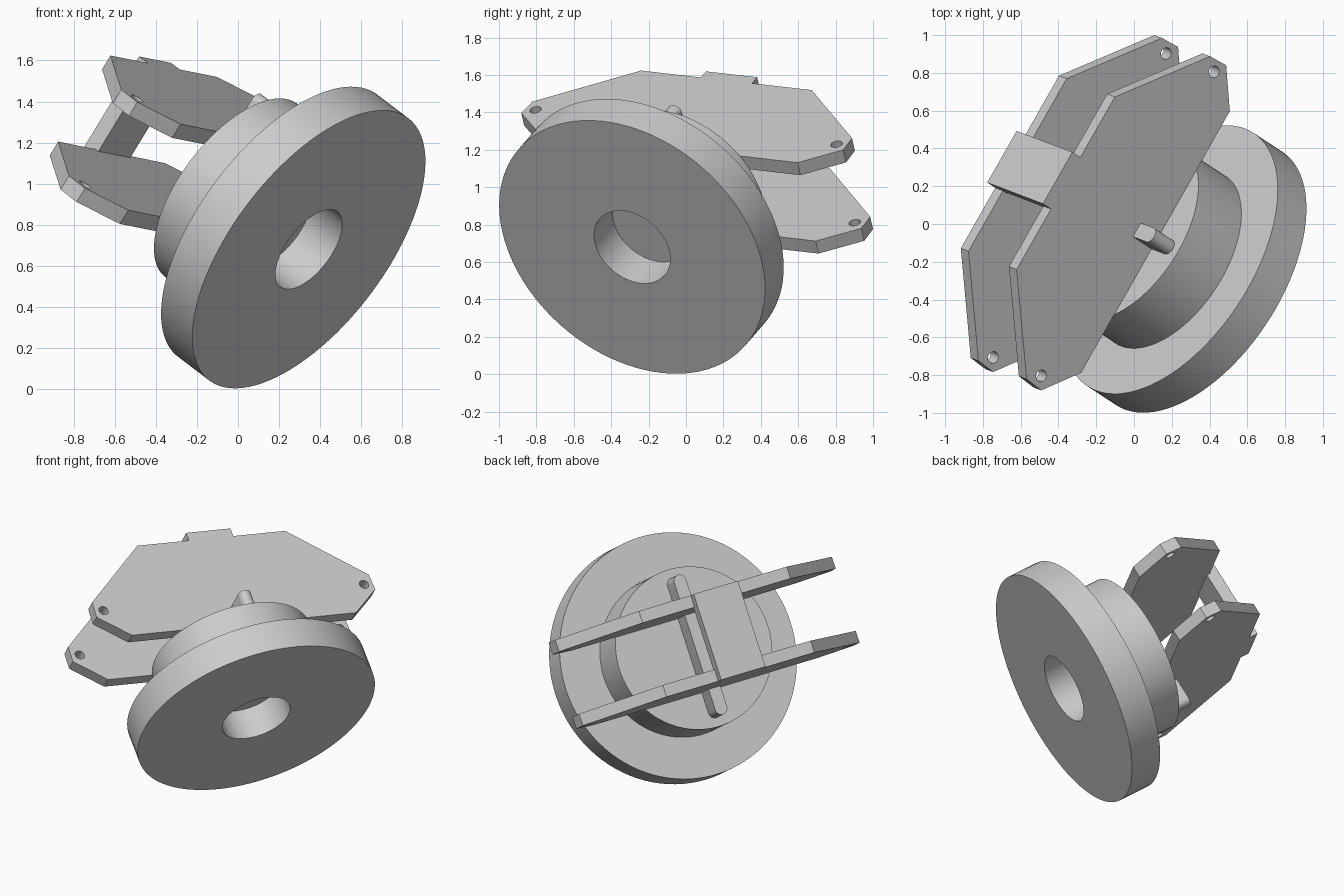
import bpy, bmesh
from math import pi, cos, sin, radians
from mathutils import Matrix, Vector

default = bpy.data.objects.get("Cube")
if default:
    bpy.data.objects.remove(default, do_unlink=True)

# One plain grey for everything
grey = bpy.data.materials.new("light_grey")
grey.use_nodes = True
grey.diffuse_color = (0.6, 0.6, 0.6, 1)
grey.node_tree.nodes["Principled BSDF"].inputs["Base Color"].default_value = (0.6, 0.6, 0.6, 1)

# Tilted frame: x across the plates, y along the plates, z along the wheel axis
along = Vector((0.492, 0.865, -0.099)).normalized()
across = Vector((0.509, -0.194, 0.838))
across = (across - along * across.dot(along)).normalized()
axis = across.cross(along)
FRAME = Matrix((across, along, axis)).transposed().to_4x4()
FRAME.translation = (0.345, -0.288, 0.68)

# Stands a flat outline upright: outline x runs along the plate, y along the axis
UPRIGHT = Matrix(((0, 0, 1, 0), (1, 0, 0, 0), (0, 1, 0, 0), (0, 0, 0, 1)))


def finish(obj, matrix):
    obj.matrix_world = FRAME @ matrix
    obj.data.materials.clear()
    obj.data.materials.append(grey)
    bpy.ops.object.select_all(action="DESELECT")
    obj.select_set(True)
    bpy.context.view_layer.objects.active = obj
    bpy.ops.object.shade_smooth_by_angle(angle=radians(25))


def from_bmesh(name, bm, matrix=Matrix()):
    bmesh.ops.recalc_face_normals(bm, faces=bm.faces)
    mesh = bpy.data.meshes.new(name)
    bm.to_mesh(mesh)
    bm.free()
    obj = bpy.data.objects.new(name, mesh)
    bpy.context.collection.objects.link(obj)
    finish(obj, matrix)


def revolve(name, profile, closed, steps=96):
    bm = bmesh.new()
    verts = [bm.verts.new((r, 0, h)) for r, h in profile]
    pairs = list(zip(verts, verts[1:]))
    if closed:
        pairs.append((verts[-1], verts[0]))
    edges = [bm.edges.new(p) for p in pairs]
    bmesh.ops.spin(bm, geom=verts + edges, axis=(0, 0, 1), cent=(0, 0, 0),
                   angle=2 * pi, steps=steps, use_duplicate=False)
    bmesh.ops.remove_doubles(bm, verts=bm.verts, dist=0.0001)
    from_bmesh(name, bm)


def arc(cx, cy, r, start, end, n):
    return [(cx + r * cos(start + (end - start) * i / n),
             cy + r * sin(start + (end - start) * i / n)) for i in range(n + 1)]


def extrude(name, loops, thickness, matrix):
    """Filled flat outline; inner loops become holes."""
    curve = bpy.data.curves.new(name, "CURVE")
    curve.dimensions = "2D"
    curve.fill_mode = "BOTH"
    curve.extrude = thickness / 2
    for loop in loops:
        spline = curve.splines.new("POLY")
        spline.points.add(len(loop) - 1)
        for point, (x, y) in zip(spline.points, loop):
            point.co = (x, y, 0, 1)
        spline.use_cyclic_u = True
    obj = bpy.data.objects.new(name, curve)
    bpy.context.collection.objects.link(obj)
    bpy.ops.object.select_all(action="DESELECT")
    obj.select_set(True)
    bpy.context.view_layer.objects.active = obj
    bpy.ops.object.convert(target="MESH")
    finish(bpy.context.view_layer.objects.active, matrix)


# Wheel: wide ring with a round bore, closed at the back by the hub
WHEEL, HUB = 0.215, 0.537
revolve("wheel_ring", [(0.23, 0), (0.802, 0), (0.802, WHEEL), (0.23, WHEEL)], True)
revolve("hub", [(0, WHEEL), (0.53, WHEEL), (0.53, HUB), (0, HUB)], False)

# Round-ended cross key on the back of the hub
key = arc(0.43, 0, 0.042, -pi / 2, pi / 2, 12) + arc(-0.43, 0, 0.042, pi / 2, 3 * pi / 2, 12)
extrude("cross_key", [key], 0.15, Matrix.Translation((0, 0, HUB + 0.065)))

# Pair of side plates with a small hole near each end
half = [(0.8, HUB), (0.995, 0.70), (0.988, 0.815), (0.528, 1.21)]
outline = half + [(-x, y) for x, y in reversed(half)]
holes = [arc(s * 0.93, 0.745, 0.032, 0, 2 * pi, 24)[:-1] for s in (-1, 1)]
for name, side in (("upper_plate", 1), ("lower_plate", -1)):
    extrude(name, [outline] + holes, 0.08, Matrix.Translation((side * 0.25, 0, 0)) @ UPRIGHT)

# Bridge slab let into the top edges of both plates
bm = bmesh.new()
bmesh.ops.create_cube(bm, size=1)
bmesh.ops.scale(bm, vec=(0.58, 0.316, 0.08), verts=bm.verts)
from_bmesh("bridge", bm, Matrix.Translation((0, 0, 1.23)))
